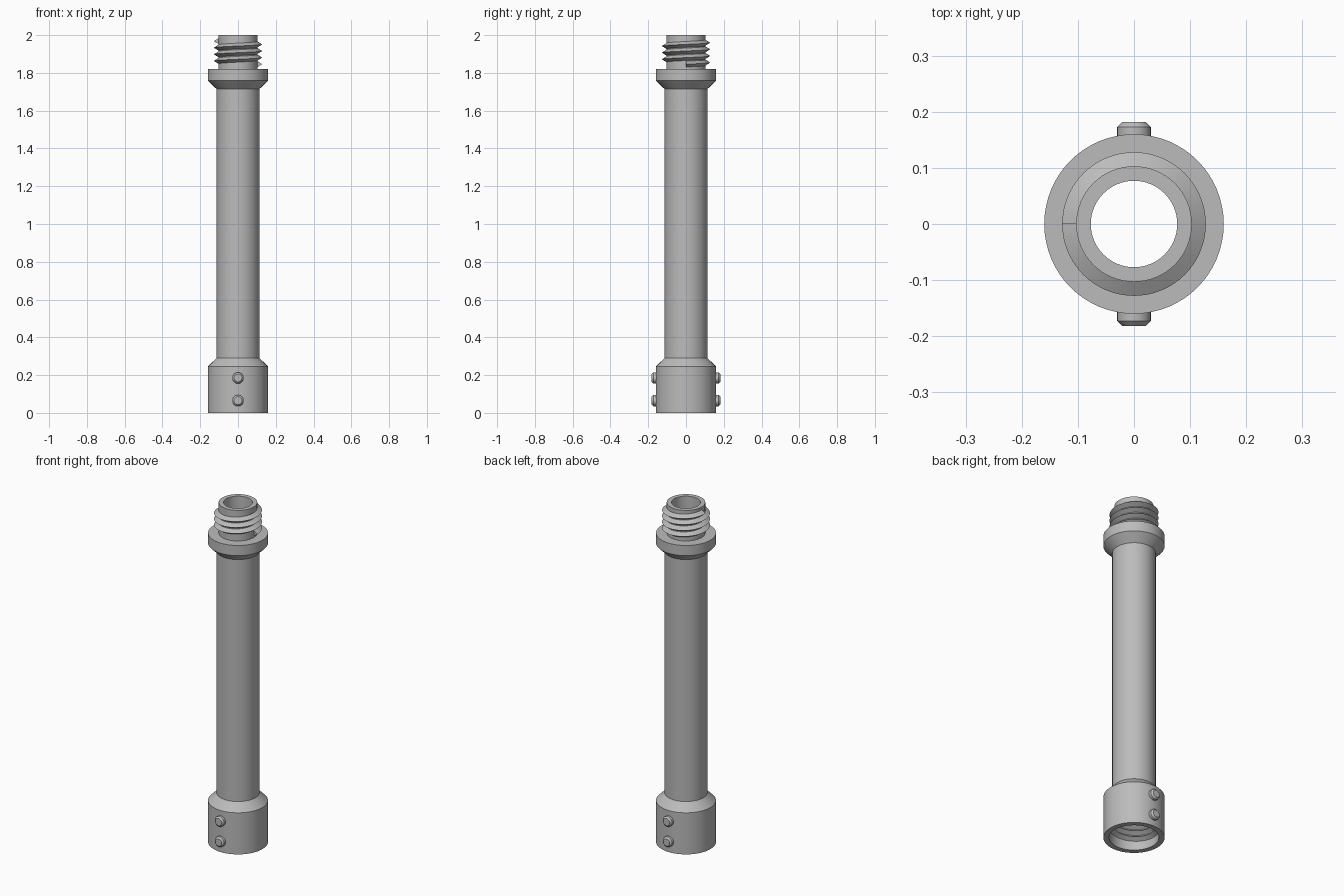
import bpy, bmesh
from math import sin, cos, pi, radians
from mathutils import Matrix

cube = bpy.data.objects.get("Cube")
if cube:
    bpy.data.objects.remove(cube, do_unlink=True)

SEG = 64

# Plain grey metal
metal = bpy.data.materials.new("grey_metal")
metal.use_nodes = True
GREY = (0.5, 0.5, 0.5, 1)
metal.diffuse_color = GREY
metal.node_tree.nodes["Principled BSDF"].inputs["Base Color"].default_value = GREY


def finish(name, bm):
    """Turn a bmesh into a smooth-shaded object with sharp edges kept."""
    bmesh.ops.recalc_face_normals(bm, faces=bm.faces)
    mesh = bpy.data.meshes.new(name)
    bm.to_mesh(mesh)
    bm.free()
    mesh.materials.append(metal)
    obj = bpy.data.objects.new(name, mesh)
    bpy.context.collection.objects.link(obj)
    bpy.ops.object.select_all(action='DESELECT')
    obj.select_set(True)
    bpy.context.view_layer.objects.active = obj
    bpy.ops.object.shade_smooth_by_angle(angle=radians(30))
    return obj


def bridge(bm, a, b):
    """Join two closed loops of vertices with quads."""
    n = len(a)
    for i in range(n):
        j = (i + 1) % n
        bm.faces.new((a[i], a[j], b[j], b[i]))


def lathe(name, profile):
    """Revolve a closed (radius, height) profile about the z axis."""
    bm = bmesh.new()
    loops = []
    for k in range(SEG):
        a = 2 * pi * k / SEG
        loops.append([bm.verts.new((r * cos(a), r * sin(a), z)) for r, z in profile])
    for k in range(SEG):
        bridge(bm, loops[k], loops[(k + 1) % SEG])
    return finish(name, bm)


def thread(name, root, crest, z0, pitch, turns, width):
    """Sweep a V-shaped ridge along a helix and cap its ends."""
    bm = bmesh.new()
    section = ((root, 0), (crest, width / 2), (root, width))
    loops = []
    for k in range(int(turns * SEG) + 1):
        a = 2 * pi * k / SEG
        z = z0 + pitch * k / SEG
        loops.append([bm.verts.new((r * cos(a), r * sin(a), z + h)) for r, h in section])
    for a, b in zip(loops, loops[1:]):
        bridge(bm, a, b)
    bm.faces.new(loops[0])
    bm.faces.new(loops[-1])
    return finish(name, bm)


def screw_head(name, z, side):
    """Round head with a chamfered rim, pointing out along y."""
    bm = bmesh.new()
    loops = []
    for r, y in ((0.03, 0.15), (0.03, 0.173), (0.021, 0.182)):
        ring = bmesh.ops.create_circle(bm, segments=24, radius=r)["verts"]
        bmesh.ops.transform(
            bm, verts=ring,
            matrix=Matrix.Translation((0, side * y, z)) @ Matrix.Rotation(pi / 2, 4, 'X'))
        loops.append(ring)
    for a, b in zip(loops, loops[1:]):
        bridge(bm, a, b)
    bm.faces.new(loops[0])
    bm.faces.new(loops[-1])
    return finish(name, bm)


# Hollow pipe with socket, flange and neck
lathe("pipe_body", [
    (0.13, 0), (0.16, 0), (0.16, 0.245), (0.114, 0.29),      # socket outside
    (0.114, 1.715), (0.16, 1.76), (0.16, 1.82),              # shaft and flange
    (0.103, 1.82), (0.103, 2.0), (0.077, 2.0),               # neck and rim
    (0.077, 0.2), (0.13, 0.2),                               # bore and socket inside
])

# Outer thread on the neck, inner thread in the socket
thread("neck_thread", 0.102, 0.128, 1.83, 0.035, 3.5, 0.032)
thread("socket_thread", 0.131, 0.106, 0.03, 0.035, 3.5, 0.032)

# Two screws on the front and two on the back
for side, label in ((-1, "front"), (1, "back")):
    for z, level in ((0.065, "lower"), (0.185, "upper")):
        screw_head(f"{label}_{level}_screw", z, side)
